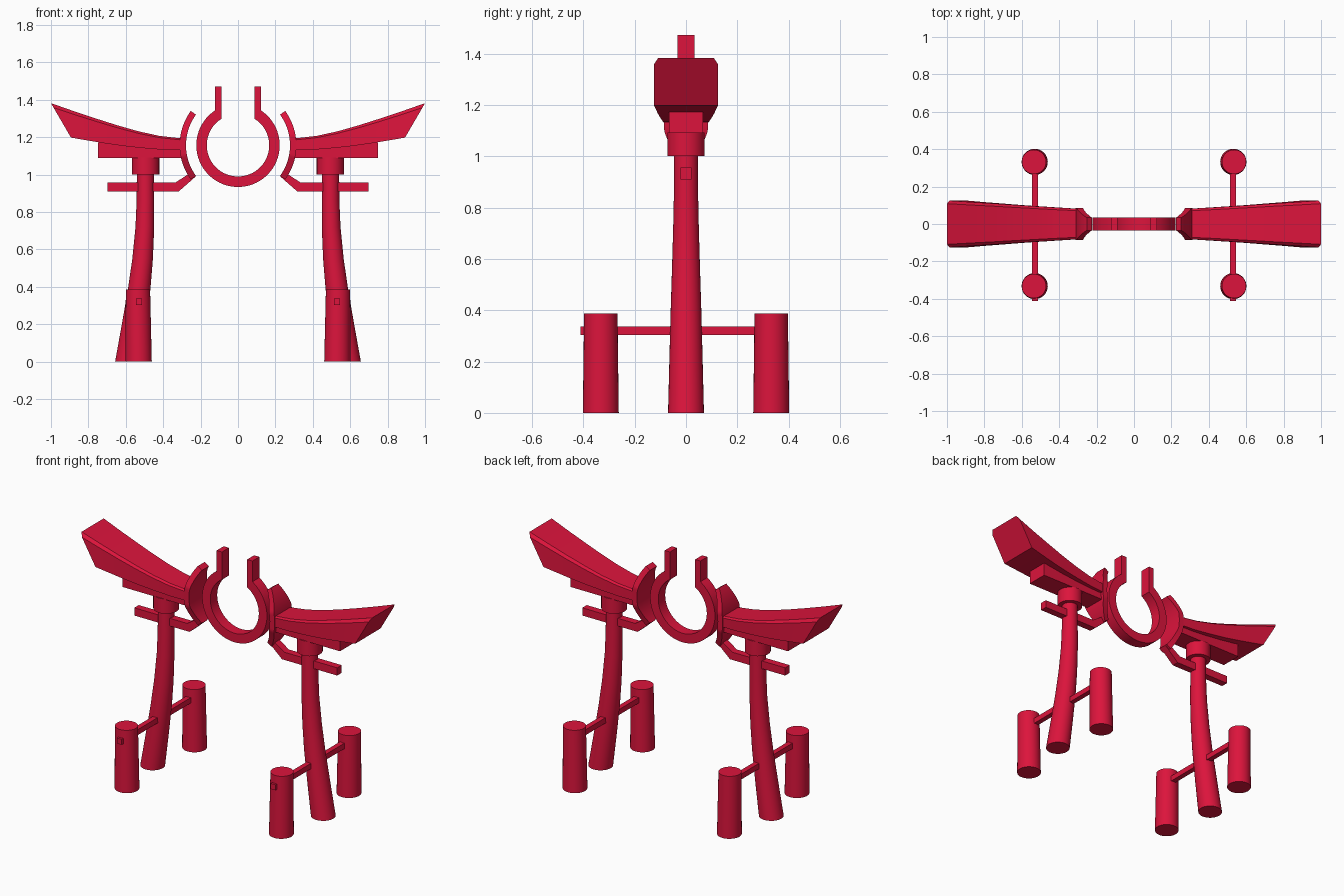
import bpy, bmesh, math

if "Cube" in bpy.data.objects:
    bpy.data.objects.remove(bpy.data.objects["Cube"])

red = bpy.data.materials.new("crimson red")
red.diffuse_color = (0.716, 0.007, 0.045, 1)
red.use_nodes = True
red.node_tree.nodes["Principled BSDF"].inputs["Base Color"].default_value = red.diffuse_color
RING_Z = 1.157


def finish(name, bm, mirror=True, angle=30):
    """Turn a bmesh into a named, smoothed object, optionally mirrored across x."""
    bmesh.ops.recalc_face_normals(bm, faces=bm.faces)
    mesh = bpy.data.meshes.new(name)
    bm.to_mesh(mesh)
    bm.free()
    mesh.materials.append(red)
    ob = bpy.data.objects.new(name, mesh)
    bpy.context.collection.objects.link(ob)
    bpy.ops.object.select_all(action='DESELECT')
    ob.select_set(True)
    bpy.context.view_layer.objects.active = ob
    bpy.ops.object.shade_smooth_by_angle(angle=math.radians(angle))
    if mirror:
        mod = ob.modifiers.new("other side", 'MIRROR')
        mod.use_axis[0] = True
        mod.use_mirror_merge = False
    return ob


def loft(name, sections, **kw):
    """Skin a list of equal-length closed sections and cap both ends."""
    bm = bmesh.new()
    rows = [[bm.verts.new(p) for p in s] for s in sections]
    n = len(rows[0])
    for a, b in zip(rows, rows[1:]):
        for i in range(n):
            j = (i + 1) % n
            bm.faces.new((a[i], a[j], b[j], b[i]))
    bm.faces.new(rows[0])
    bm.faces.new(rows[-1][::-1])
    return finish(name, bm, **kw)


def plate(name, outline, half, **kw):
    """Extrude an x-z outline along y."""
    return loft(name, [[(x, y, z) for x, z in outline] for y in (-half, half)], **kw)


def circle(x, y, z, r, n=32):
    return [(x + r * math.cos(2 * math.pi * i / n),
             y + r * math.sin(2 * math.pi * i / n), z) for i in range(n)]


def box_outline(x0, x1, z0, z1):
    return [(x0, z0), (x1, z0), (x1, z1), (x0, z1)]


# Central open ring with two upright prongs
def ring_arc(r, px, steps=56):
    a = math.asin(px / r)
    return [(r * math.sin(t), RING_Z + r * math.cos(t)) for t in
            (a + (2 * math.pi - 2 * a) * i / steps for i in range(steps + 1))]


outer, inner = ring_arc(0.223, 0.123), ring_arc(0.167, 0.087)
TOP = 1.472
outline = ([(0.123, TOP)] + outer + [(-0.123, TOP), (-0.087, TOP)]
           + inner[::-1] + [(0.087, TOP)])
plate("open_ring", outline, 0.034, mirror=False)

# Curved cradles beside the ring, widest at mid height
sections = []
for i in range(-18, 19):
    deg = i * 2
    t = math.radians(deg)
    w = 0.085 - 0.051 * max(0, abs(deg) - 11) / 25
    c, s = -math.cos(t), math.sin(t)
    sections.append([(r * c, y, RING_Z + r * s)
                     for r, y in ((0.278, -w), (0.312, -w), (0.312, w), (0.278, w))])
loft("ring_cradle", sections)

# Upswept roof beams with chamfered upper edges: x top, z top, x bottom, z bottom, half width
stations = [(-0.29, 1.192, -0.29, 1.130, 0.081),
            (-0.42, 1.207, -0.40, 1.133, 0.088),
            (-0.53, 1.231, -0.51, 1.142, 0.095),
            (-0.64, 1.262, -0.61, 1.153, 0.102),
            (-0.76, 1.300, -0.71, 1.167, 0.110),
            (-0.88, 1.340, -0.80, 1.182, 0.117),
            (-1.00, 1.382, -0.893, 1.198, 0.125)]
sections = []
for xt, zt, xb, zb, w in stations:
    k = 0.13
    xm, zm = xt + (xb - xt) * k, zt + (zb - zt) * k
    wt = w * 0.87
    sections.append([(xb, -w, zb), (xb, w, zb), (xm, w, zm),
                     (xt, wt, zt), (xt, -wt, zt), (xm, -w, zm)])
loft("roof_beam", sections, angle=25)

# Straight under-beam and its round collar
plate("under_beam", box_outline(-0.748, -0.295, 1.09, 1.172), 0.066)
loft("post_collar", [circle(-0.494, 0, z, 0.073) for z in (1.0, 1.092)])

# Leaning main posts: height, centre x, radius
post = [(0, -0.587, 0.070), (0.2, -0.556, 0.065), (0.39, -0.528, 0.060),
        (0.55, -0.510, 0.055), (0.72, -0.498, 0.050), (0.86, -0.495, 0.047),
        (1.01, -0.495, 0.046)]
loft("main_post", [circle(x, 0, z, r) for z, x, r in post])

# Tie beam bending up to meet the cradle
plate("tie_beam", [(-0.698, 0.909), (-0.318, 0.909), (-0.226, 0.990), (-0.252, 1.012),
                   (-0.335, 0.957), (-0.698, 0.957)], 0.022)

# Short front and back support posts, joined by a square rod
for name, y in (("front_support", -0.332), ("back_support", 0.332)):
    loft(name, [circle(-0.531, y, 0, 0.070), circle(-0.535, y, 0.387, 0.065)])
loft("support_rod", [[(x, y, z) for x, z in box_outline(-0.545, -0.513, 0.303, 0.337)]
                     for y in (-0.411, 0.33)])
